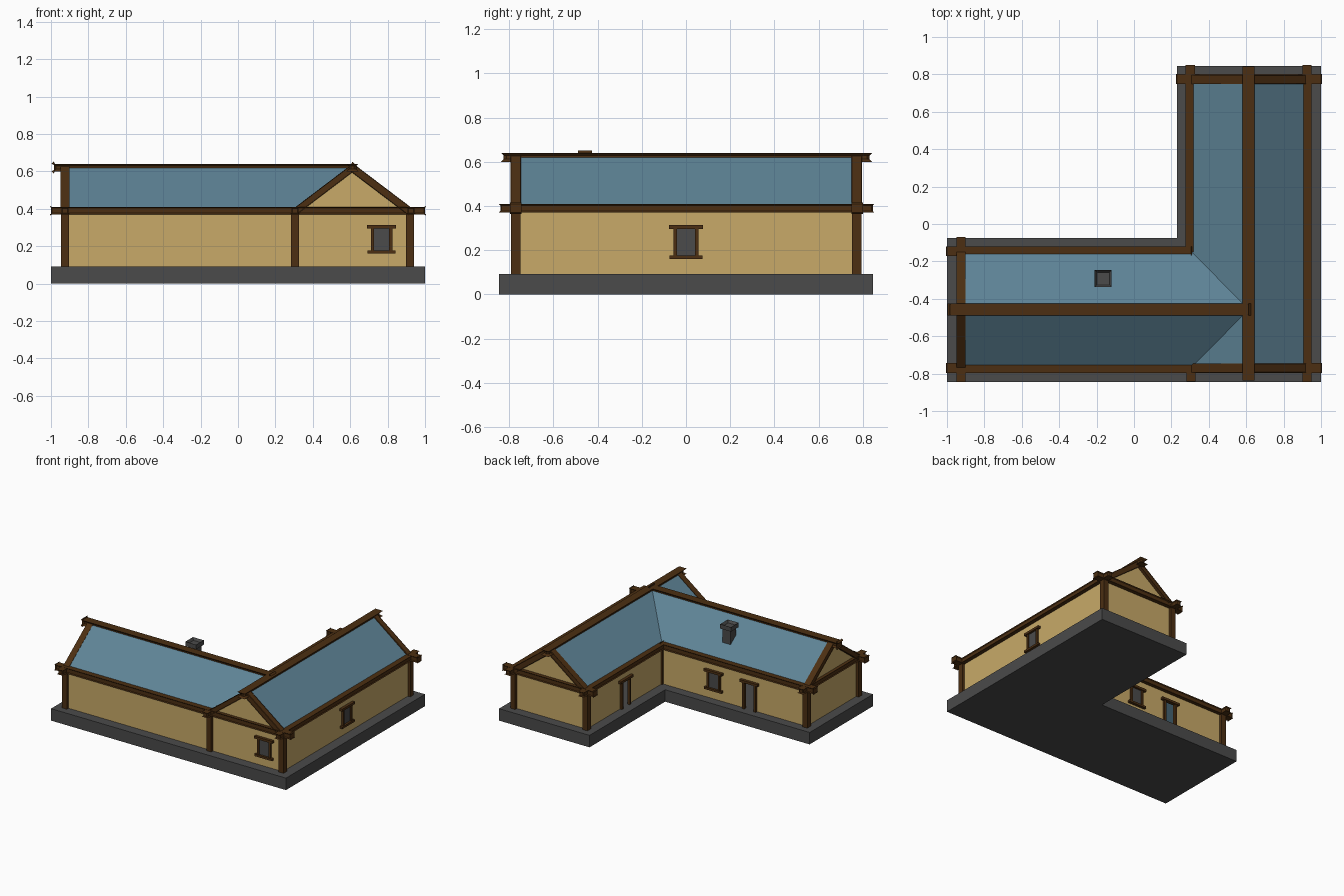
import bpy, bmesh, math
from mathutils import Vector, Matrix

if "Cube" in bpy.data.objects:
    bpy.data.objects.remove(bpy.data.objects["Cube"])


def mat(name, rgb):
    m = bpy.data.materials.new(name)
    m.diffuse_color = (*rgb, 1)
    m.use_nodes = True
    m.node_tree.nodes["Principled BSDF"].inputs["Base Color"].default_value = m.diffuse_color
    return m


STONE = mat("grey_stone", (0.069, 0.069, 0.069))
WOOD = mat("dark_wood", (0.072, 0.028, 0.006))
PLASTER = mat("tan_plaster", (0.58, 0.40, 0.14))
ROOF = mat("blue_roof", (0.112, 0.228, 0.305))

# Key lines: post axes, ridges, heights
XL, XI, XR = -0.925, 0.305, 0.92
Y0, YI, Y1 = -0.77, -0.145, 0.772
RX, RY = (XI + XR) / 2, (Y0 + YI) / 2
FLOOR, EAVE, RIDGE = 0.092, 0.398, 0.634


def finish(name, bm, material):
    me = bpy.data.meshes.new(name)
    bm.to_mesh(me)
    bm.free()
    me.materials.append(material)
    ob = bpy.data.objects.new(name, me)
    bpy.context.collection.objects.link(ob)
    return ob


def sheet(name, polys, material):
    bm = bmesh.new()
    for p in polys:
        bm.faces.new([bm.verts.new(v) for v in p])
    bmesh.ops.remove_doubles(bm, verts=bm.verts, dist=1e-4)
    return finish(name, bm, material)


def box(name, lo, hi, material, bevel=0):
    lo, hi = Vector(lo), Vector(hi)
    bm = bmesh.new()
    bmesh.ops.create_cube(bm, size=1)
    for v in bm.verts:
        v.co = (lo + hi) / 2 + v.co * (hi - lo)
    if bevel:
        bmesh.ops.bevel(bm, geom=bm.edges[:], offset=bevel, segments=1, affect='EDGES')
    return finish(name, bm, material)


def beam(name, a, b, w=0.04, h=0.04, bevel=0.006):
    """Squared timber running from a to b with its sides kept upright."""
    a, b = Vector(a), Vector(b)
    d = (b - a).normalized()
    side = d.cross(Vector((0, 0, 1))).normalized()
    rot = Matrix((d, side, side.cross(d))).transposed()
    bm = bmesh.new()
    bmesh.ops.create_cube(bm, size=1)
    for v in bm.verts:
        v.co = (a + b) / 2 + rot @ Vector((v.co.x * (b - a).length, v.co.y * w, v.co.z * h))
    bmesh.ops.bevel(bm, geom=bm.edges[:], offset=bevel, segments=1, affect='EDGES')
    return finish(name, bm, WOOD)


# Stone base, L-shaped
plan = [(-1, -0.845), (1, -0.845), (1, 0.845), (0.23, 0.845), (0.23, -0.075), (-1, -0.075)]
bm = bmesh.new()
f = bm.faces.new([bm.verts.new((x, y, 0)) for x, y in plan])
ext = bmesh.ops.extrude_face_region(bm, geom=[f])
for v in ext["geom"]:
    if isinstance(v, bmesh.types.BMVert):
        v.co.z = FLOOR
bmesh.ops.recalc_face_normals(bm, faces=bm.faces)
finish("stone_base", bm, STONE)

# Walls: hollow shell, doorways left open
DOOR_TOP, DOOR_HALF = 0.305, 0.052
DOOR_X, DOOR_Y = -0.445, 0.31


def wall(a, b, z0=FLOOR, z1=EAVE):
    return [(*a, z0), (*b, z0), (*b, z1), (*a, z1)]


def wall_with_door(a, b, centre):
    a, b, c = Vector(a), Vector(b), Vector(centre)
    d = (b - a).normalized() * DOOR_HALF
    return [wall(a, c - d), wall(c - d, c + d, DOOR_TOP), wall(c + d, b)]


walls = [wall((XL, Y0), (XR, Y0)), wall((XR, Y0), (XR, Y1)),
         wall((XR, Y1), (XI, Y1)), wall((XL, YI), (XL, Y0))]
walls += wall_with_door((XI, Y1), (XI, YI), (XI, DOOR_Y))
walls += wall_with_door((XI, YI), (XL, YI), (DOOR_X, YI))
walls += [[(XI, Y0, EAVE), (XR, Y0, EAVE), (RX, Y0, RIDGE)],
          [(XR, Y1, EAVE), (XI, Y1, EAVE), (RX, Y1, RIDGE)],
          [(XL, YI, EAVE), (XL, Y0, EAVE), (XL, RY, RIDGE)]]
sheet("walls", walls, PLASTER)

# Roof slopes meeting in two valleys
E, H = EAVE, RIDGE
sheet("roof", [
    [(XR, Y0, E), (XR, Y1, E), (RX, Y1, H), (RX, Y0, H)],
    [(XI, Y1, E), (XI, YI, E), (RX, RY, H), (RX, Y1, H)],
    [(XI, Y0, E), (RX, Y0, H), (RX, RY, H)],
    [(XL, YI, E), (XL, RY, H), (RX, RY, H), (XI, YI, E)],
    [(XL, Y0, E), (XI, Y0, E), (RX, RY, H), (XL, RY, H)]], ROOF)

# Corner posts
for i, (x, y) in enumerate([(XL, Y0), (XI, Y0), (XR, Y0), (XR, Y1), (XI, Y1), (XL, YI)]):
    box(f"corner_post_{i}", (x - .021, y - .021, FLOOR), (x + .021, y + .021, 0.385), WOOD)
box("inner_corner_post", (XI - .012, YI, FLOOR), (XI, YI + .012, 0.385), WOOD)

# Eave beams with projecting ends
ZB = 0.39
for i, (y, x0, x1) in enumerate([(Y0, -1, 1), (YI, -1, XI), (Y1 + .003, 0.23, 1)]):
    beam(f"eave_beam_long_{i}", (x0, y, ZB), (x1, y, ZB))
for i, (x, y0, y1) in enumerate([(XL, -0.84, -0.075), (XI - .005, YI, 0.845),
                                 (XR + .005, -0.84, 0.845), (XI, -0.835, -0.75)]):
    beam(f"eave_beam_cross_{i}", (x, y0, ZB), (x, y1, ZB), 0.038, 0.037)

# Ridge beams
beam("ridge_beam_wing", (RX, -0.825, 0.62), (RX, 0.83, 0.62), bevel=0.012)
beam("ridge_beam_main", (-0.985, RY, 0.62), (RX, RY, 0.62), bevel=0.012)

# Gable rafters
RZ = 0.016
for i, y in enumerate((Y0, Y1)):
    for j, x in enumerate((XI, XR)):
        beam(f"rafter_{i}{j}", (x, y, E - RZ + .003), (RX, y, H - RZ), 0.042, 0.036, 0.003)
for j, y in enumerate((Y0, YI)):
    beam(f"main_rafter_{j}", (XL, y, E - RZ + .003), (XL, RY, H - RZ), 0.042, 0.036, 0.003)


# Windows and door frames, placed by wall point and outward direction
def opening(name, x, y, nx, ny, z0, door=False):
    def part(label, u0, u1, za, zb, depth, material):
        tx, ty = -ny, nx
        pts = [(x + tx * u + nx * d, y + ty * u + ny * d) for u in (u0, u1) for d in (-0.006 if material == WOOD else 0.001, depth)]
        xs, ys = [p[0] for p in pts], [p[1] for p in pts]
        box(f"{name}_{label}", (min(xs), min(ys), za), (max(xs), max(ys), zb), material)
    for s, label in ((-1, "jamb_left"), (1, "jamb_right")):
        u = sorted((s * 0.04, s * 0.057))
        part(label, *u, z0, 0.30, 0.016, WOOD)
    part("lintel", -0.077, 0.077, 0.295, 0.313, 0.022, WOOD)
    if not door:
        part("sill", -0.075, 0.075, z0, z0 + 0.016, 0.022, WOOD)
        part("pane", -0.045, 0.045, z0 + 0.01, 0.30, 0.006, STONE)


opening("front_window", 0.768, Y0, 0, -1, 0.16)
opening("side_window", XR, 0, 1, 0, 0.16)
opening("courtyard_window", -0.14, YI, 0, 1, 0.16)
opening("main_door", DOOR_X, YI, 0, 1, FLOOR, True)
opening("wing_door", XI, DOOR_Y, -1, 0, FLOOR, True)

# Chimney with a hollow cap
CX, CY, W = -0.165, -0.292, 0.046
box("chimney", (CX - .034, CY - .034, 0.42), (CX + .034, CY + .034, 0.605), STONE)
bm = bmesh.new()
bmesh.ops.create_cube(bm, size=1)
for v in bm.verts:
    v.co = Vector((CX + v.co.x * 2 * W, CY + v.co.y * 2 * W, 0.608 + v.co.z * 0.034))
bm.normal_update()
top = max(bm.faces, key=lambda f: f.normal.z)
bmesh.ops.inset_individual(bm, faces=[top], thickness=0.017)
for v in top.verts:
    v.co.z -= 0.018
finish("chimney_cap", bm, STONE)
